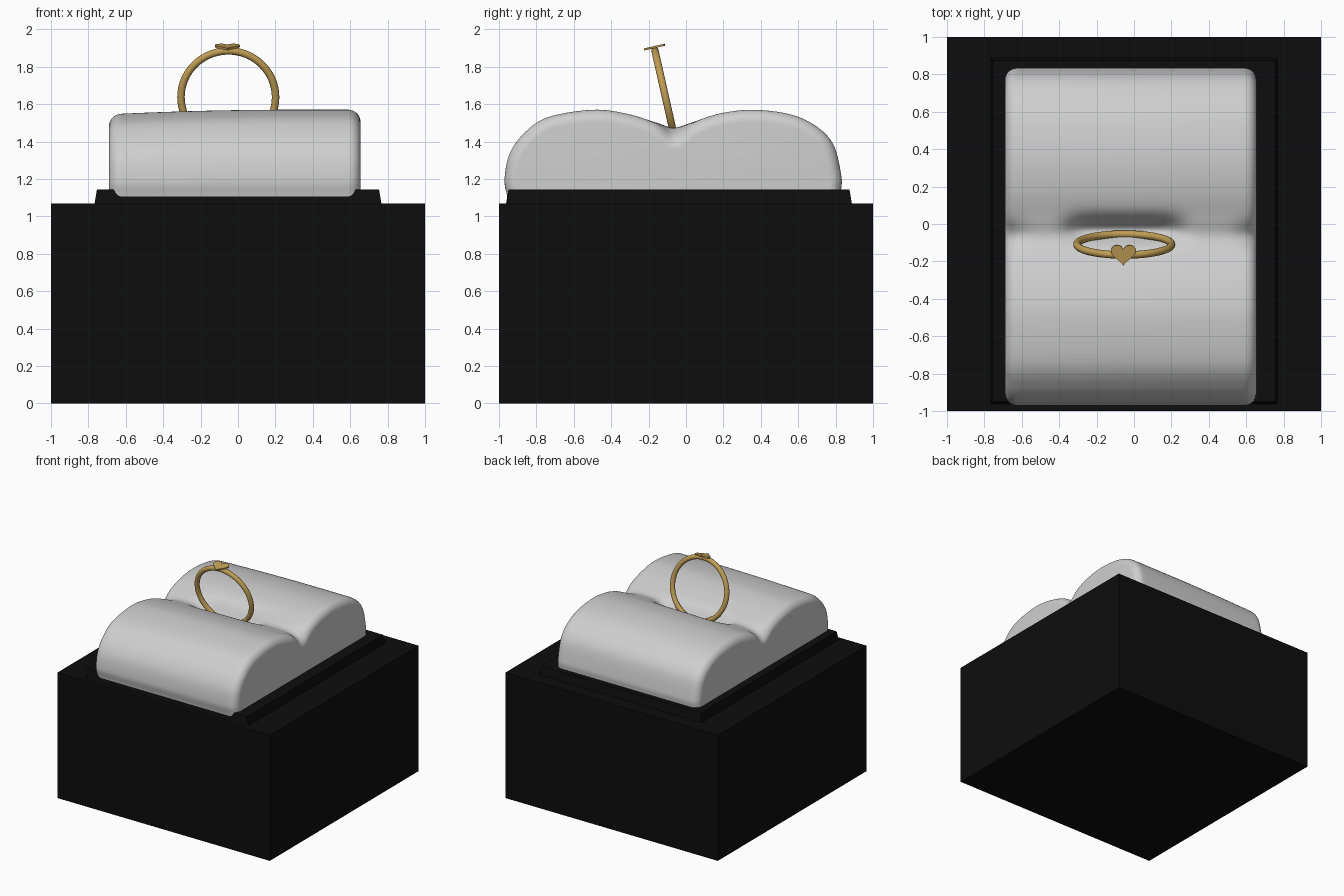
import bpy, bmesh, math
from mathutils import Vector

if "Cube" in bpy.data.objects:
    bpy.data.objects.remove(bpy.data.objects["Cube"])


def material(name, rgb):
    m = bpy.data.materials.new(name)
    m.diffuse_color = (*rgb, 1)
    m.use_nodes = True
    m.node_tree.nodes["Principled BSDF"].inputs["Base Color"].default_value = m.diffuse_color
    return m


BLACK = material("matte black", (0.004, 0.004, 0.004))
GREY = material("cushion grey", (0.62, 0.62, 0.62))
GOLD = material("gold", (0.53, 0.34, 0.09))


def make(name, bm, mat, smooth=None):
    bmesh.ops.recalc_face_normals(bm, faces=bm.faces)
    me = bpy.data.meshes.new(name)
    bm.to_mesh(me)
    bm.free()
    me.materials.append(mat)
    ob = bpy.data.objects.new(name, me)
    bpy.context.collection.objects.link(ob)
    if smooth:
        bpy.ops.object.select_all(action='DESELECT')
        bpy.context.view_layer.objects.active = ob
        ob.select_set(True)
        bpy.ops.object.shade_smooth_by_angle(angle=math.radians(smooth))
    return ob


def box(name, x0, x1, y0, y1, z0, z1, mat, taper=0.0):
    bm = bmesh.new()
    bmesh.ops.create_cube(bm, size=1)
    for v in bm.verts:
        t = taper if v.co.z > 0 else 0
        v.co = (x1 - t if v.co.x > 0 else x0 + t,
                y1 - t if v.co.y > 0 else y0 + t,
                z1 if v.co.z > 0 else z0)
    return make(name, bm, mat)


# box body and the raised lip around the cushion
box("box_body", -1, 1, -1, 1, 0, 1.07, BLACK)
box("cushion_lip", -0.77, 0.77, -0.965, 0.89, 1.05, 1.145, BLACK, 0.016)


# cushion: two-lobed profile (y, z) swept along x with rounded ends
PROFILE = [(-0.945, 1.06), (-0.958, 1.12), (-0.97, 1.2), (-0.945, 1.33), (-0.87, 1.44),
           (-0.74, 1.53), (-0.5, 1.57), (-0.32, 1.55), (-0.16, 1.502), (-0.065, 1.475),
           (0.03, 1.502), (0.18, 1.55), (0.36, 1.57), (0.56, 1.545), (0.7, 1.48),
           (0.79, 1.38), (0.83, 1.22), (0.83, 1.15), (0.82, 1.06)]


def spline(pts, n):
    p = [Vector(q) for q in pts]
    p = [2 * p[0] - p[1]] + p + [2 * p[-1] - p[-2]]
    out = []
    for i in range(1, len(p) - 2):
        a, b, c, d = p[i - 1:i + 3]
        for k in range(n):
            t = k / n
            out.append(0.5 * (2 * b + (c - a) * t + (2 * a - 5 * b + 4 * c - d) * t * t
                              + (3 * b - a - 3 * c + d) * t ** 3))
    return out + [p[-2]]


def bump(v, centre, width, power=2):
    return math.exp(-abs((v - centre) / width) ** power)


curve = spline(PROFILE, 8)
X0, X1, R = -0.69, 0.655, 0.065
stations = []
for k in range(9):
    a = k / 8 * math.pi / 2
    stations.append((X0 + R * (1 - math.sin(a)), R * (1 - math.cos(a))))
stations = [(X0 + R * (1 - math.cos(k / 8 * math.pi / 2)),
             R * (1 - math.sin(k / 8 * math.pi / 2))) for k in range(9)]
stations += [(X0 + R + (X1 - X0 - 2 * R) * k / 40, 0) for k in range(1, 40)]
stations += [(X1 - R * (1 - math.cos(k / 8 * math.pi / 2)),
              R * (1 - math.sin(k / 8 * math.pi / 2))) for k in range(8, -1, -1)]

bm = bmesh.new()
rows = []
for x, inset in stations:
    row = []
    end = bump(x, X0, 0.09) + bump(x, X1, 0.09)
    slot = bump(x, -0.05, 0.3, 6)
    for i, p in enumerate(curve):
        d = (curve[min(i + 1, len(curve) - 1)] - curve[max(i - 1, 0)]).normalized()
        y = p.x + d.y * inset
        z = p.y - d.x * inset
        z -= 0.05 * end * bump(p.x, -0.06, 0.07)      # pinched ends of the crease
        z -= 0.10 * slot * bump(p.x, -0.03, 0.065)    # slot that grips the ring
        z -= 0.022 * (max(0, 0.3 - x) / 0.95) ** 2 * max(0, (z - 1.1) / 0.45)
        row.append(bm.verts.new((x, y, z)))
    rows.append(row)
for r0, r1 in zip(rows, rows[1:]):
    for j in range(len(curve) - 1):
        bm.faces.new((r0[j], r0[j + 1], r1[j + 1], r1[j]))
bm.faces.new(rows[0])
bm.faces.new(rows[-1])
make("cushion", bm, GREY, 50)

# ring band, leaning towards the front
LEAN = math.radians(12.7)
bpy.ops.mesh.primitive_torus_add(major_radius=0.253, minor_radius=0.02, major_segments=64,
                                 minor_segments=14, location=(-0.052, -0.11, 1.638),
                                 rotation=(math.pi / 2 + LEAN, 0, 0))
band = bpy.context.object
band.name = "ring_band"
band.data.materials.append(GOLD)
bpy.ops.object.shade_smooth_by_angle(angle=math.radians(60))

# heart plate on top of the band
bm = bmesh.new()
verts = []
for k in range(48):
    t = 2 * math.pi * k / 48
    hx = 16 * math.sin(t) ** 3
    hy = 13 * math.cos(t) - 5 * math.cos(2 * t) - 2 * math.cos(3 * t) - math.cos(4 * t)
    verts.append(bm.verts.new((hx * 0.0042, (hy + 2.5) * 0.004, -0.005)))
face = bm.faces.new(verts)
ext = bmesh.ops.extrude_face_region(bm, geom=[face])
for v in ext["geom"]:
    if isinstance(v, bmesh.types.BMVert):
        v.co.z += 0.011
heart = make("ring_heart", bm, GOLD, 30)
heart.location = (-0.057, -0.168, 1.905)
heart.rotation_euler = (LEAN, 0, 0)
